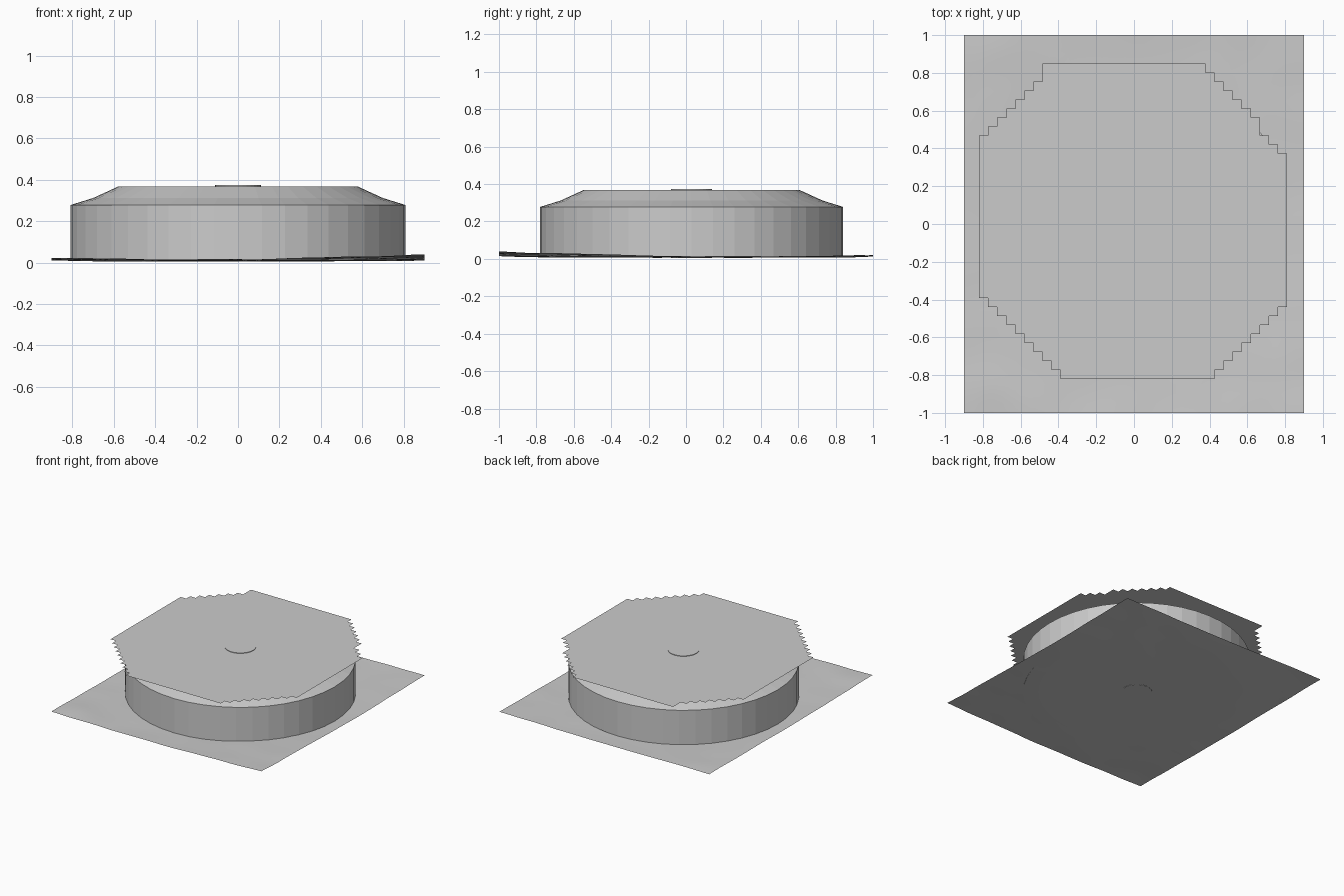
import bpy, bmesh, math
from mathutils import noise, Vector

if "Cube" in bpy.data.objects:
    bpy.data.objects.remove(bpy.data.objects["Cube"])

CY = 0.03      # drum axis offset in y
SIDES = 44


def finish(bm, name):
    mesh = bpy.data.meshes.new(name)
    bm.normal_update()
    bm.to_mesh(mesh)
    bm.free()
    obj = bpy.data.objects.new(name, mesh)
    bpy.context.collection.objects.link(obj)
    return obj


def lathe(name, profile, sides):
    """Faceted solid of revolution from (radius, z) points, capped at both ends."""
    bm = bmesh.new()
    rings = [[bm.verts.new((r * math.cos(2 * math.pi * i / sides),
                            CY + r * math.sin(2 * math.pi * i / sides), z))
              for i in range(sides)] for r, z in profile]
    for a, b in zip(rings, rings[1:]):
        for i in range(sides):
            j = (i + 1) % sides
            bm.faces.new((a[i], a[j], b[j], b[i]))
    bm.faces.new(rings[0][::-1])
    bm.faces.new(rings[-1])
    return finish(bm, name)


def grid(x0, x1, y0, y1, nx, ny, z):
    bm = bmesh.new()
    v = [[bm.verts.new((x0 + (x1 - x0) * i / nx, y0 + (y1 - y0) * j / ny, z))
          for i in range(nx + 1)] for j in range(ny + 1)]
    for j in range(ny):
        for i in range(nx):
            bm.faces.new((v[j][i], v[j][i + 1], v[j + 1][i + 1], v[j + 1][i]))
    return bm


# Drum with sloping shoulder, and the small hub running through its centre
lathe("drum", [(0.11, 0.009), (0.70, 0.009), (0.81, 0.012), (0.81, 0.278),
               (0.70, 0.312), (0.58, 0.367), (0.11, 0.367)], SIDES)
lathe("hub", [(0.11, 0.006), (0.11, 0.374)], 32)

# Paper-thin octagonal top plate with stair-stepped diagonals
outline = [(-0.34, -0.82), (0.38, -0.82), (0.81, -0.39), (0.81, 0.37),
           (0.33, 0.85), (-0.44, 0.85), (-0.82, 0.42), (-0.82, -0.39)]
bm = grid(-0.82, 0.81, -0.82, 0.85, 34, 35, 0.37)


def outside(c):
    for (ax, ay), (bx, by) in zip(outline, outline[1:] + outline[:1]):
        if (bx - ax) * (c.y - ay) - (by - ay) * (c.x - ax) < -0.001:
            return True
    return False


bmesh.ops.delete(bm, geom=[f for f in bm.faces if outside(f.calc_center_median())],
                 context='FACES')
bmesh.ops.dissolve_limit(bm, angle_limit=0.01, verts=bm.verts, edges=bm.edges)
finish(bm, "top_plate")

# Gently wrinkled ground sheet, lifted at the front right corner
bm = grid(-0.9, 0.9, -1.0, 1.0, 36, 40, 0.0)
for v in bm.verts:
    x, y = v.co.x, v.co.y
    r = math.hypot(x, y - CY)
    edge = min(max((r - 0.75) / 0.4, 0), 1)
    lift = max(0, x + 0.1) * max(0, -y + 0.1) * 0.016
    wrinkle = noise.noise(Vector((x * 4, y * 4, 3.0))) * (0.002 + 0.004 * edge)
    v.co.z = max(0.0, 0.007 + 0.011 * edge + lift + wrinkle)
sheet = finish(bm, "ground_sheet")
for p in sheet.data.polygons:
    p.use_smooth = True
